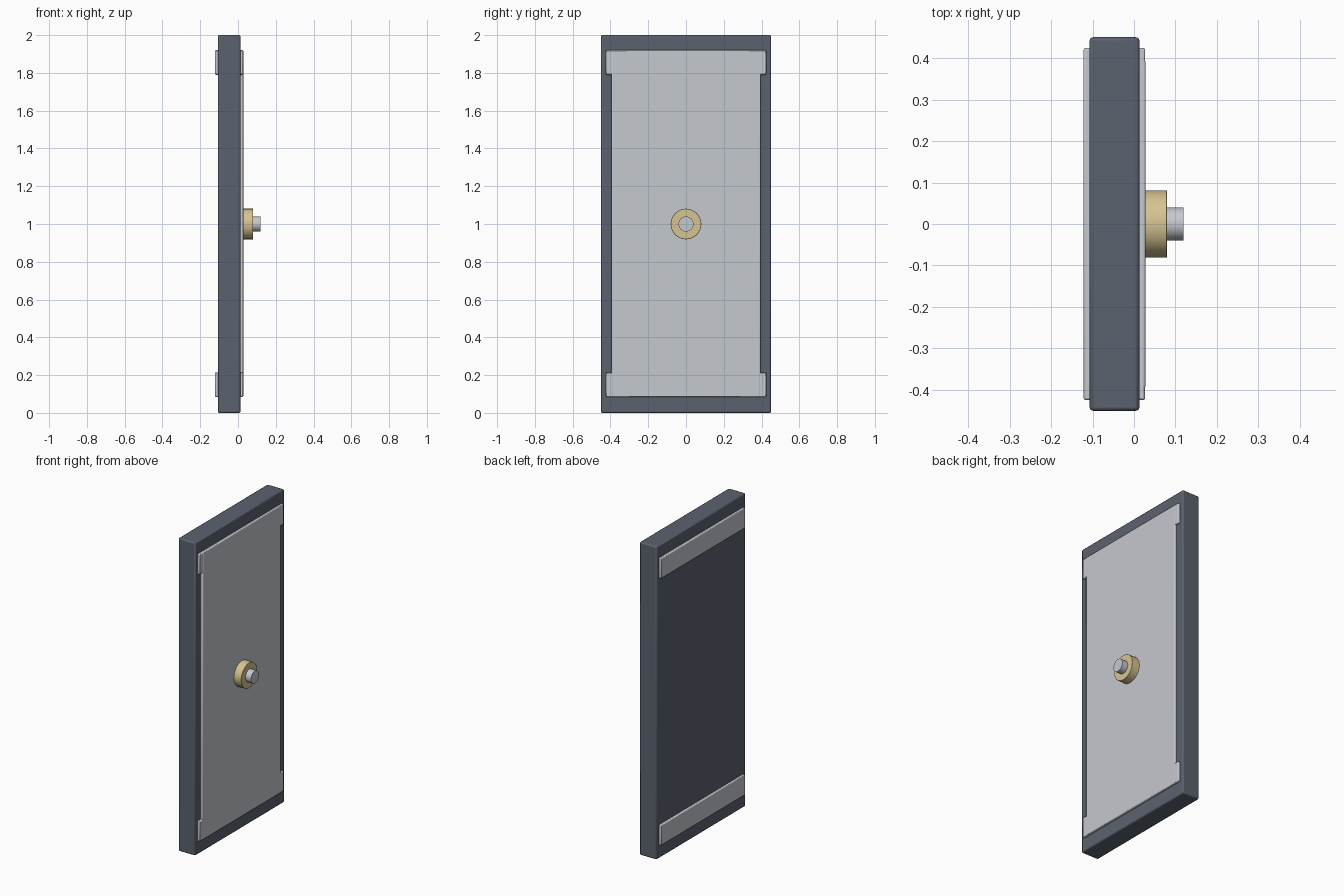
import bpy
from math import radians

if "Cube" in bpy.data.objects:
    bpy.data.objects.remove(bpy.data.objects["Cube"])


def material(name, rgb):
    mat = bpy.data.materials.new(name)
    mat.use_nodes = True
    mat.diffuse_color = (*rgb, 1)
    mat.node_tree.nodes["Principled BSDF"].inputs["Base Color"].default_value = (*rgb, 1)
    return mat


slate = material("slate", (0.105, 0.122, 0.158))
silver = material("silver", (0.56, 0.58, 0.62))
brass = material("brass", (0.68, 0.55, 0.29))


def finish(name, mat, bevel):
    obj = bpy.context.object
    obj.name = name
    obj.data.materials.append(mat)
    if bevel:
        mod = obj.modifiers.new("Bevel", "BEVEL")
        mod.width = bevel
        mod.segments = 2
        mod.limit_method = "ANGLE"
    bpy.ops.object.shade_smooth_by_angle(angle=radians(35))
    return obj


def box(name, x0, x1, half_y, z0, z1, mat, bevel):
    bpy.ops.mesh.primitive_cube_add(size=1, location=((x0 + x1) / 2, 0, (z0 + z1) / 2))
    bpy.context.object.scale = (x1 - x0, half_y * 2, z1 - z0)
    bpy.ops.object.transform_apply(location=False, rotation=False, scale=True)
    return finish(name, mat, bevel)


def disc(name, x0, x1, radius, mat, bevel):
    bpy.ops.mesh.primitive_cylinder_add(
        vertices=48, radius=radius, depth=x1 - x0,
        location=((x0 + x1) / 2, 0, 1), rotation=(0, radians(90), 0))
    return finish(name, mat, bevel)


# Door slab
box("door_slab", -0.107, 0.013, 0.451, 0, 2, slate, 0.008)

# Cross bars wrapping both faces of the slab
box("upper_bar", -0.122, 0.027, 0.425, 1.79, 1.92, silver, 0.005)
box("lower_bar", -0.122, 0.027, 0.425, 0.085, 0.215, silver, 0.005)

# Raised panel on the outer face
box("face_panel", 0.0, 0.028, 0.395, 0.085, 1.92, silver, 0.005)

# Central handle
disc("handle_collar", 0.02, 0.08, 0.081, brass, 0.002)
disc("handle_knob", 0.07, 0.12, 0.04, silver, 0)
